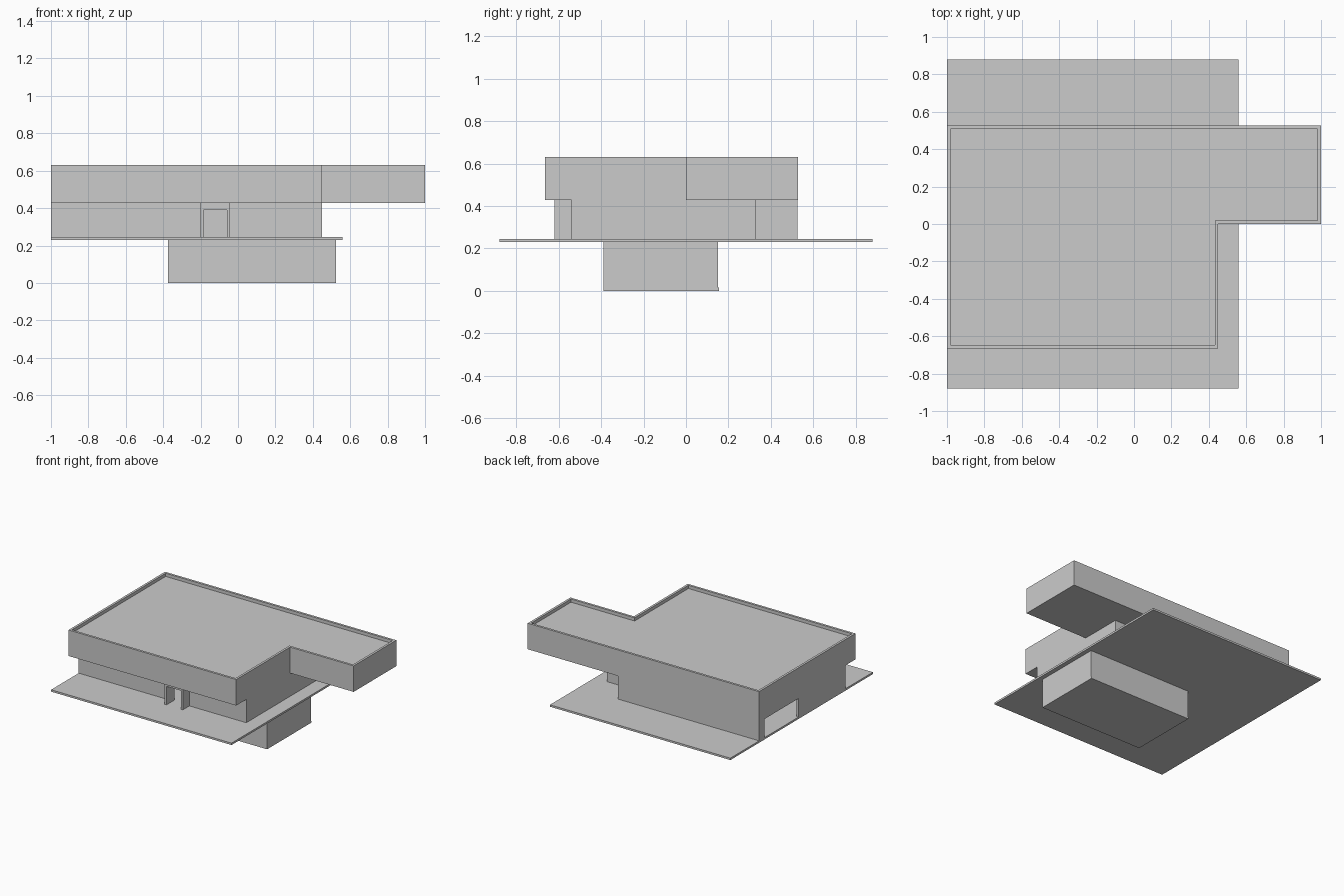
import bpy, bmesh
from mathutils import Vector

if "Cube" in bpy.data.objects:
    bpy.data.objects.remove(bpy.data.objects["Cube"])

T = 0.018            # wall thickness
Z0, Z1 = 0.245, 0.43  # ground floor height range
DOOR = 0.39          # top of openings


def prism(name, pts, direction, rim=None):
    """Extrude a closed outline; rim=(width, depth) sinks the top face inside a border."""
    bm = bmesh.new()
    base = bm.faces.new([bm.verts.new(p) for p in pts])
    top = bmesh.ops.extrude_face_region(bm, geom=[base], use_keep_orig=True)["geom"]
    bmesh.ops.translate(bm, vec=Vector(direction),
                        verts=[g for g in top if isinstance(g, bmesh.types.BMVert)])
    bmesh.ops.recalc_face_normals(bm, faces=bm.faces[:])
    if rim:
        lid = max(bm.faces, key=lambda f: f.calc_center_median().z)
        bmesh.ops.inset_region(bm, faces=[lid], thickness=rim[0], use_even_offset=True)
        lid = bmesh.ops.extrude_discrete_faces(bm, faces=[lid])["faces"][0]
        bmesh.ops.translate(bm, vec=(0, 0, -rim[1]), verts=lid.verts[:])
    mesh = bpy.data.meshes.new(name)
    bm.to_mesh(mesh)
    bm.free()
    ob = bpy.data.objects.new(name, mesh)
    bpy.context.collection.objects.link(ob)
    return ob


def box(name, x0, x1, y0, y1, z0, z1):
    return prism(name, [(x0, y0, z0), (x1, y0, z0), (x1, y1, z0), (x0, y1, z0)],
                 (0, 0, z1 - z0))


def doorway(a, b, c, d):
    """Wall elevation a..d with an opening b..c reaching the floor."""
    return [(a, Z0), (b, Z0), (b, DOOR), (c, DOOR), (c, Z0), (d, Z0), (d, Z1), (a, Z1)]


# Basement and terrace slab
box("basement", -0.375, 0.525, -0.39, 0.15, 0, 0.23)
box("basement_footing", -0.375, 0.525, -0.39, 0.155, 0, 0.015)
box("terrace_slab", -1, 0.56, -0.88, 0.88, 0.23, Z0)

# Ground floor walls with openings: front entrance and side garage
prism("front_wall", [(x, -0.54, z) for x, z in doorway(-1, -0.185, -0.058, 0.45)], (0, T, 0))
prism("garage_wall", [(-1, y, z) for y, z in doorway(-0.54 + T, 0.04, 0.46, 0.525 - T)], (T, 0, 0))

# Plain ground floor walls, stepping in at the back right corner
box("right_wall", 0.45 - T, 0.45, -0.54 + T, 0.33, Z0, Z1)
box("step_wall", 0.22 - T, 0.45 - T, 0.33 - T, 0.33, Z0, Z1)
box("step_return_wall", 0.22 - T, 0.22, 0.33, 0.525, Z0, Z1)
box("back_wall", -1, 0.22 - T, 0.525 - T, 0.525, Z0, Z1)

# Entrance surround standing proud of the front wall
prism("entrance_portal", [(x, -0.62, z) for x, z in doorway(-0.2, -0.185, -0.058, -0.042)],
      (0, 0.08, 0))

# L-shaped upper storey with sunken roof behind a parapet
outline = [(-1, -0.665), (0.45, -0.665), (0.45, 0), (1, 0), (1, 0.527), (-1, 0.527)]
prism("upper_storey", [(x, y, Z1 - 0.003) for x, y in outline], (0, 0, 0.63 - Z1 + 0.003),
      rim=(T, 0.025))
